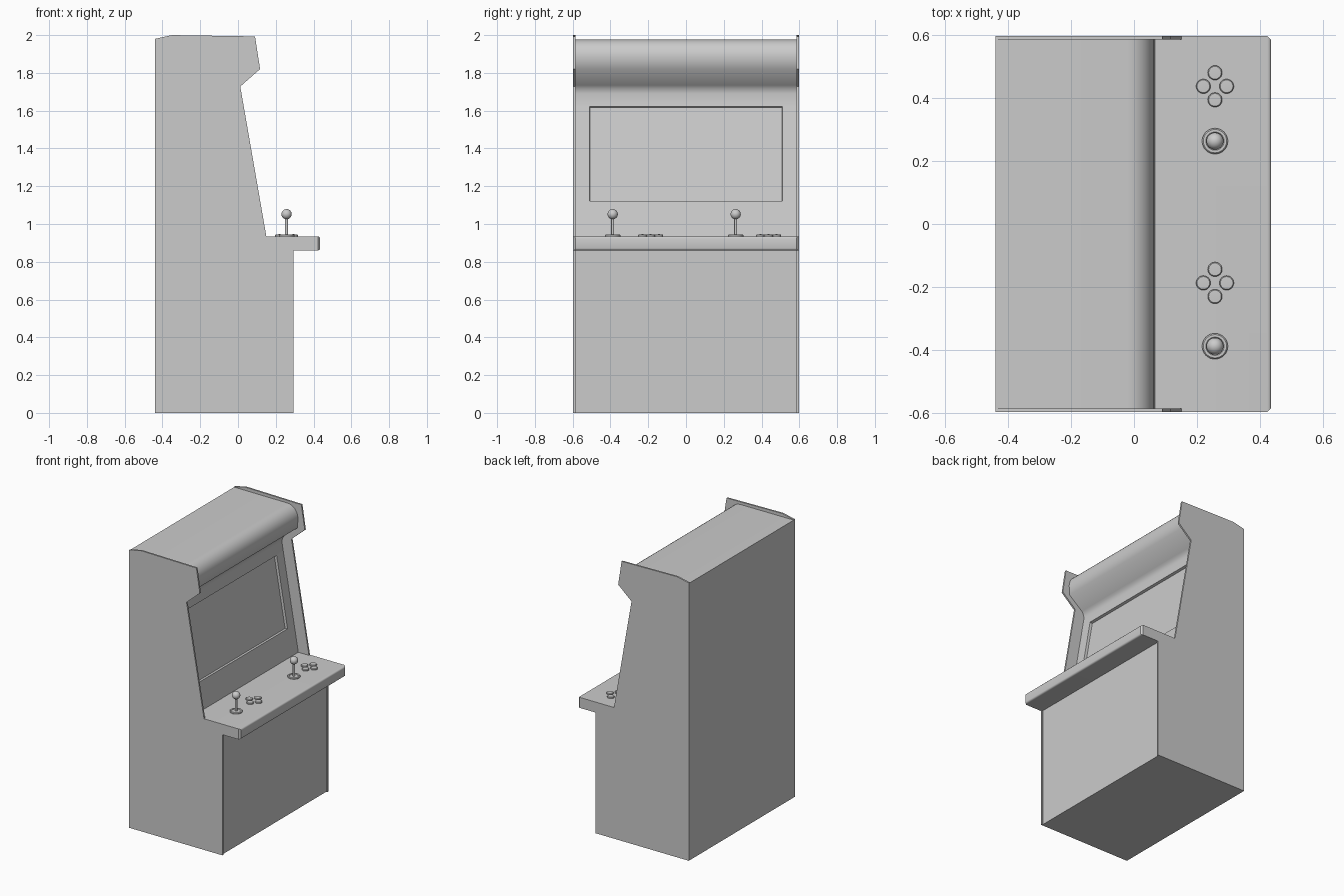
import bpy, bmesh, math
from mathutils import Vector

if "Cube" in bpy.data.objects:
    bpy.data.objects.remove(bpy.data.objects["Cube"])

GREY = bpy.data.materials.new("cabinet grey")
GREY.diffuse_color = (0.6, 0.6, 0.6, 1)
GREY.use_nodes = True
GREY.node_tree.nodes["Principled BSDF"].inputs["Base Color"].default_value = GREY.diffuse_color

W = 0.597       # half width
T = 0.012       # side panel thickness


def finish(name, bm, angle=40):
    bmesh.ops.recalc_face_normals(bm, faces=bm.faces)
    me = bpy.data.meshes.new(name)
    bm.to_mesh(me)
    bm.free()
    me.materials.append(GREY)
    ob = bpy.data.objects.new(name, me)
    bpy.context.collection.objects.link(ob)
    bpy.ops.object.select_all(action='DESELECT')
    ob.select_set(True)
    bpy.context.view_layer.objects.active = ob
    bpy.ops.object.shade_smooth_by_angle(angle=math.radians(angle))
    return ob


def prism(points, vec):
    """Extrude a closed outline of 3D points along vec."""
    bm = bmesh.new()
    f = bm.faces.new([bm.verts.new(p) for p in points])
    g = bmesh.ops.extrude_face_region(bm, geom=[f], use_keep_orig=True)
    vs = [v for v in g['geom'] if isinstance(v, bmesh.types.BMVert)]
    bmesh.ops.translate(bm, verts=vs, vec=vec)
    bmesh.ops.recalc_face_normals(bm, faces=bm.faces)
    return bm


def lathe(name, profile, loc, n=32):
    """Revolve (radius, height) points about a vertical axis."""
    bm = bmesh.new()
    vs = [bm.verts.new((r, 0, z)) for r, z in profile]
    es = [bm.edges.new(p) for p in zip(vs, vs[1:])]
    bmesh.ops.spin(bm, geom=vs + es, cent=(0, 0, 0), axis=(0, 0, 1),
                   angle=2 * math.pi, steps=n, use_duplicate=False)
    bmesh.ops.remove_doubles(bm, verts=bm.verts, dist=1e-5)
    bmesh.ops.translate(bm, verts=bm.verts, vec=loc)
    return finish(name, bm)


# Side panels
side = [(-0.44, 0), (-0.44, 1.98), (-0.35, 2.0), (0.09, 1.993), (0.117, 1.82),
        (0.012, 1.728), (0.15, 0.935), (0.15, 0.86), (0.295, 0.86), (0.295, 0)]
for name, y in (("side_panel_near", -W), ("side_panel_far", W - T)):
    finish(name, prism([(x, y, z) for x, z in side], (0, T, 0)), 30)


# Cabinet body with rounded marquee and sunken screen
def slope_x(z):
    return 0.066 + (0.935 - z) * 0.172


body = [(-0.44, 0), (-0.44, 1.977), (-0.02, 1.976)]
for i in range(1, 9):
    a = math.radians(90 - i * 11)
    body.append((-0.02 + 0.083 * math.cos(a), 1.886 + 0.09 * math.sin(a)))
body += [(0.060, 1.82), (-0.045, 1.735), (-0.058, 1.715)]
body += [(slope_x(z), z) for z in (1.69, 1.622, 1.122, 0.9)]
body += [(0.287, 0.9), (0.287, 0)]
hw = W - T
bm = prism([(x, -hw, z) for x, z in body], (0, 2 * hw, 0))
for y in (-0.51, 0.51):
    bmesh.ops.bisect_plane(bm, geom=bm.verts[:] + bm.edges[:] + bm.faces[:],
                           plane_co=(0, y, 0), plane_no=(0, 1, 0))
bm.normal_update()
mid = Vector((slope_x(1.372), 0, 1.372))
screen = [f for f in bm.faces if (f.calc_center_median() - mid).length < 0.02]
bmesh.ops.inset_region(bm, faces=screen, thickness=0.003, depth=-0.018)
finish("cabinet_body", bm, 50)

# Control shelf, notched around the side panels, with rounded front
half = [(0.05, hw), (0.15, hw), (0.15, W), (0.423, W), (0.435, W - 0.012)]
plan = [(x, -y, 0.86) for x, y in half] + [(x, y, 0.86) for x, y in reversed(half)]
bm = prism(plan, (0, 0, 0.075))
front = [e for e in bm.edges if all(v.co.x > 0.43 for v in e.verts)
         and abs(e.verts[0].co.z - e.verts[1].co.z) < 0.01]
bmesh.ops.bevel(bm, geom=front, offset=0.012, segments=3, profile=0.5, affect='EDGES')
finish("control_shelf", bm)

# Joysticks and buttons
TOP = 0.935
ball = [(0.027 * math.sin(math.pi * i / 16), 0.117 - 0.027 * math.cos(math.pi * i / 16))
        for i in range(17)]
for p, (stick_y, pad_y) in enumerate(((-0.388, -0.187), (0.263, 0.437)), 1):
    at = (0.257, stick_y, TOP)
    lathe(f"joystick_base_{p}", [(0.041, -0.002), (0.041, 0.006), (0.037, 0.01),
                                 (0.029, 0.01), (0.027, 0.006), (0, 0.006)], at)
    lathe(f"joystick_shaft_{p}", [(0.008, 0), (0.008, 0.095)], at, 16)
    lathe(f"joystick_ball_{p}", ball, at)
    for b, (dx, dy) in enumerate(((0, 0.043), (0, -0.043), (-0.037, 0), (0.037, 0)), 1):
        lathe(f"button_{p}_{b}", [(0.023, -0.002), (0.023, 0.007), (0.02, 0.01), (0, 0.011)],
              (0.257 + dx, pad_y + dy, TOP), 24)
